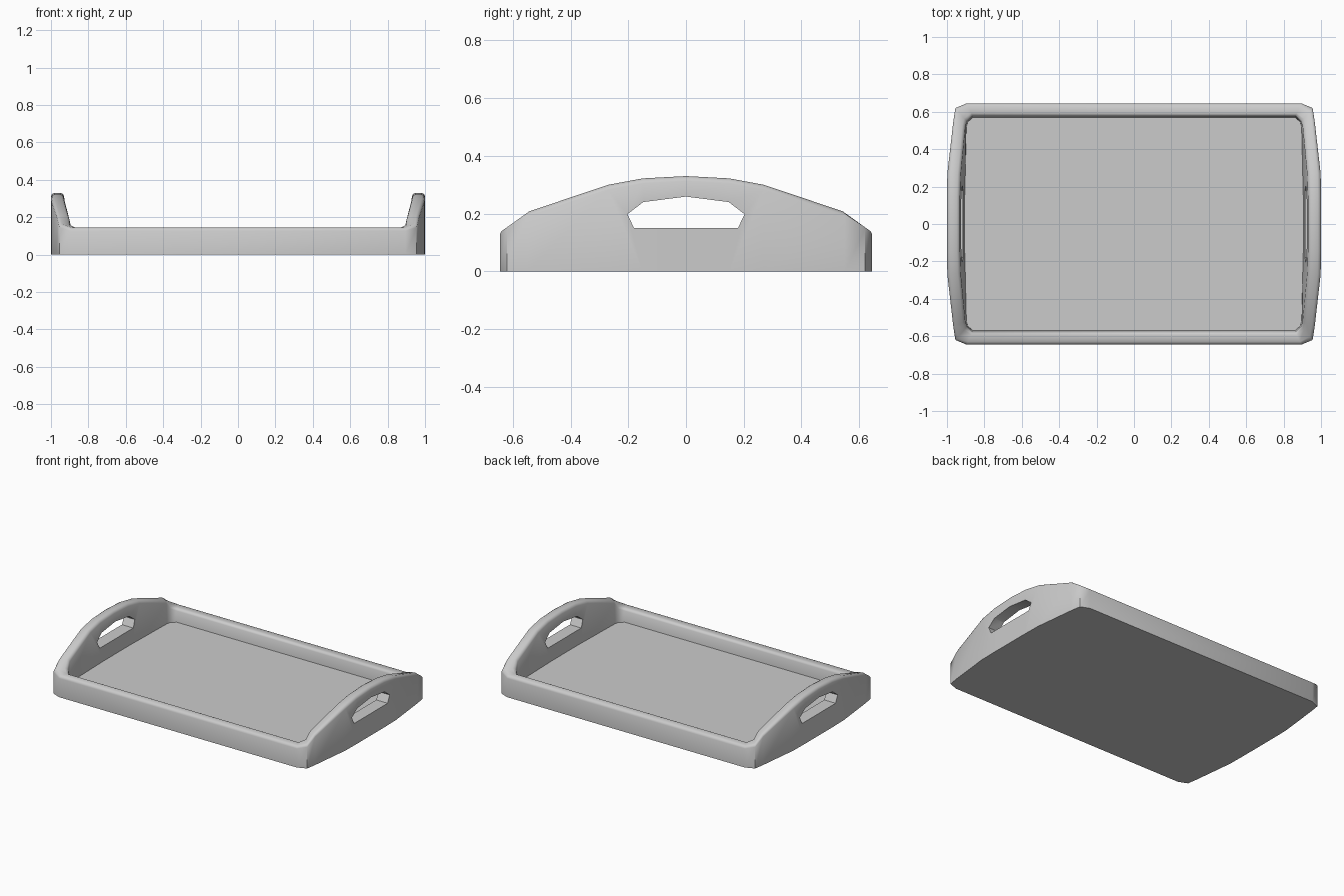
import bpy, bmesh
from mathutils import Vector

if "Cube" in bpy.data.objects:
    bpy.data.objects.remove(bpy.data.objects["Cube"])

FLOOR = 0.055

# One quarter of the rim: outer xy, inner xy at the top, inner xy at the floor, rim height
quarter = [
    ((1.0, 0), (.93, 0), (.905, 0), .33),
    ((1.0, .15), (.93, .15), (.905, .15), .322),
    ((.998, .27), (.926, .265), (.902, .265), .30),
    ((.966, .55), (.902, .52), (.896, .52), .208),
    ((.955, .62), (.893, .548), (.889, .545), .163),
    ((.895, .645), (.863, .577), (.86, .57), .145),
]


def flip(station, sx, sy):
    return tuple((p[0] * sx, p[1] * sy) for p in station[:3]) + (station[3],)


stations = [flip(s, 1, 1) for s in quarter]
stations += [flip(s, -1, 1) for s in reversed(quarter)]
stations += [flip(s, -1, -1) for s in quarter[1:]]
stations += [flip(s, 1, -1) for s in reversed(quarter[1:])]

# Rounded wall section: fraction across the wall, drop below the rim height
section = [(0, .017), (.08, .006), (.24, 0), (.76, 0), (.92, .006), (1, .017)]


def make_object(name, bm):
    bmesh.ops.recalc_face_normals(bm, faces=bm.faces)
    mesh = bpy.data.meshes.new(name)
    bm.to_mesh(mesh)
    bm.free()
    obj = bpy.data.objects.new(name, mesh)
    bpy.context.collection.objects.link(obj)
    return obj


# Tray body: walls lofted around the outline, closed by base and floor
bm = bmesh.new()
rings = []
for outer, inner, low, h in stations:
    a, b = Vector(outer), Vector(inner)
    pts = [(*outer, 0)]
    pts += [(*a.lerp(b, t), h - d) for t, d in section]
    pts += [(*low, FLOOR)]
    rings.append([bm.verts.new(p) for p in pts])
for i, r in enumerate(rings):
    n = rings[(i + 1) % len(rings)]
    for k in range(len(r) - 1):
        bm.faces.new((r[k], n[k], n[k + 1], r[k + 1]))
bm.faces.new([r[0] for r in rings])
bm.faces.new([r[-1] for r in rings])
tray = make_object("tray", bm)

# Hand holes: one prism cut through both end walls
half = [(.18, .15), (.203, .198), (.148, .24), (0, .259)]
outline = half + [(-y, z) for y, z in reversed(half[:-1])]
bm = bmesh.new()
face = bm.faces.new([bm.verts.new((-1.2, y, z)) for y, z in outline])
ext = bmesh.ops.extrude_face_region(bm, geom=[face], use_keep_orig=True)
bmesh.ops.translate(bm, vec=(2.4, 0, 0),
                    verts=[v for v in ext["geom"] if isinstance(v, bmesh.types.BMVert)])
cutter = make_object("hand_hole_cutter", bm)
cutter.hide_render = True

cut = tray.modifiers.new("hand_holes", 'BOOLEAN')
cut.operation = 'DIFFERENCE'
cut.solver = 'EXACT'
cut.object = cutter
bpy.context.view_layer.objects.active = tray
tray.select_set(True)
bpy.ops.object.modifier_apply(modifier=cut.name)
bpy.data.objects.remove(cutter)

bpy.ops.object.shade_smooth_by_angle(angle=0.87)
